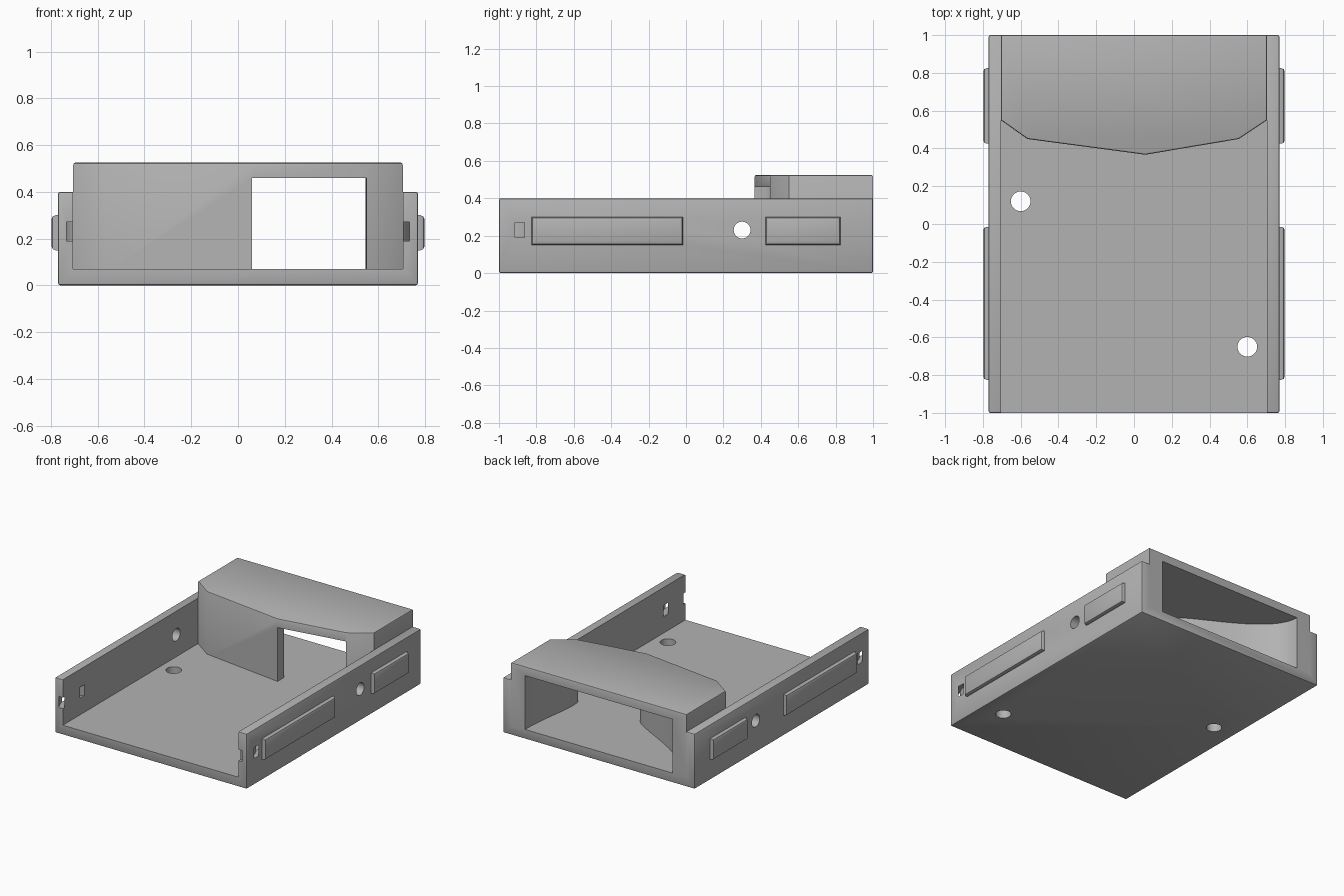
import bpy, bmesh, math
from mathutils import Vector
from mathutils.geometry import interpolate_bezier

cube = bpy.data.objects.get("Cube")
if cube:
    bpy.data.objects.remove(cube)

grey = bpy.data.materials.new("grey_plastic")
grey.use_nodes = True
colour = (0.45, 0.45, 0.45, 1)
grey.diffuse_color = colour
grey.node_tree.nodes["Principled BSDF"].inputs["Base Color"].default_value = colour


def prism(name, outline, z0, z1, bevel=0, rule=None):
    """Extrude an xy outline from z0 to z1; bevel the edges chosen by rule."""
    bm = bmesh.new()
    face = bm.faces.new([bm.verts.new((x, y, z0)) for x, y in outline])
    new = bmesh.ops.extrude_face_region(bm, geom=[face])["geom"]
    for v in new:
        if isinstance(v, bmesh.types.BMVert):
            v.co.z = z1
    bmesh.ops.recalc_face_normals(bm, faces=bm.faces)
    if bevel:
        edges = [e for e in bm.edges if rule is None or rule(e)]
        bmesh.ops.bevel(bm, geom=edges, offset=bevel, segments=2,
                        profile=0.5, affect='EDGES')
    mesh = bpy.data.meshes.new(name)
    bm.to_mesh(mesh)
    bm.free()
    mesh.materials.append(grey)
    obj = bpy.data.objects.new(name, mesh)
    bpy.context.collection.objects.link(obj)
    return obj


def rect(x0, x1, y0, y1):
    return [(x0, y0), (x1, y0), (x1, y1), (x0, y1)]


def cylinder(x, y, r, z0, z1):
    ring = [(x + r * math.cos(math.tau * i / 32), y + r * math.sin(math.tau * i / 32))
            for i in range(32)]
    return prism("hole_cutter", ring, z0, z1)


def activate(obj):
    bpy.ops.object.select_all(action='DESELECT')
    obj.select_set(True)
    bpy.context.view_layer.objects.active = obj


def cut(obj, cutter):
    mod = obj.modifiers.new("cut", 'BOOLEAN')
    mod.operation = 'DIFFERENCE'
    mod.solver = 'EXACT'
    mod.object = cutter
    activate(obj)
    bpy.ops.object.modifier_apply(modifier=mod.name)
    bpy.data.objects.remove(cutter)


def smooth(obj):
    activate(obj)
    bpy.ops.object.shade_smooth_by_angle(angle=math.radians(30))


W, INNER, FLOOR, WALL, ROOF = 0.77, 0.705, 0.07, 0.40, 0.525

# Tray: rounded block hollowed along its whole length
tray = prism("tray", rect(-W, W, -1, 1), 0, WALL, bevel=0.01)
cut(tray, prism("cavity", rect(-INNER, INNER, -1.2, 1.2), FLOOR, 1))

# Screw holes through the floor
for x, y in ((-0.6, 0.12), (0.6, -0.65)):
    cut(tray, cylinder(x, y, 0.052, -0.1, 0.2))

# Round cross holes through both side walls
drill = cylinder(0, 0, 0.045, -1, 1)
drill.rotation_euler.y = math.pi / 2
drill.location = (0, 0.3, 0.23)
bpy.context.view_layer.update()
cut(tray, drill)

# Curved tie channels near the front of each side wall
for s in (-1, 1):
    arc = [math.radians(a) for a in range(-90, 91, 6)]
    path = [(0.18, a) for a in arc] + [(0.144, a) for a in reversed(arc)]
    outline = [(s * (0.592 + r * math.cos(a)), -0.89 + r * math.sin(a)) for r, a in path]
    cut(tray, prism("tie_channel", outline, 0.19, 0.27))
smooth(tray)

# Raised grip pads on the outer walls, with chamfered rims
for side, s in (("left", 1), ("right", -1)):
    for part, y0, y1 in (("front", -0.825, -0.015), ("rear", 0.425, 0.825)):
        xs = sorted((s * (W - 0.01), s * 0.798))
        pad = prism(f"{side}_{part}_pad", rect(*xs, y0, y1), 0.15, 0.30, bevel=0.018,
                    rule=lambda e: all(abs(v.co.x) > W for v in e.verts))
        smooth(pad)

# Hood over the rear, with a pointed front edge
front = [(-0.7, 0.55), (-0.56, 0.45), (0.06, 0.367), (0.55, 0.45), (0.7, 0.55)]
outline = [(-INNER, 1)] + [(x * INNER / 0.7, y) for x, y in front] + [(INNER, 1)]
hood = prism("hood", outline, 0.05, ROOF, bevel=0.01,
             rule=lambda e: all(v.co.z > WALL for v in e.verts))

# Air duct: narrow at the front, sweeping out to the wide rear opening
def sweep(*points):
    curve = interpolate_bezier(*[Vector((x, y, 0)) for x, y in points], 20)
    return [(p.x, p.y) for p in curve]


right_wall = sweep((0.06, 0.43), (0.06, 0.55), (-0.59, 0.7), (-0.59, 1))
left_wall = sweep((0.55, 0.46), (0.53, 0.6), (0.59, 0.75), (0.59, 1))
duct = ([(0.06, 0.2)] + right_wall + [(-0.59, 1.1), (0.59, 1.1)]
        + left_wall[::-1] + [(0.555, 0.2)])
cut(hood, prism("duct", duct, -0.1, 0.46))
smooth(hood)
